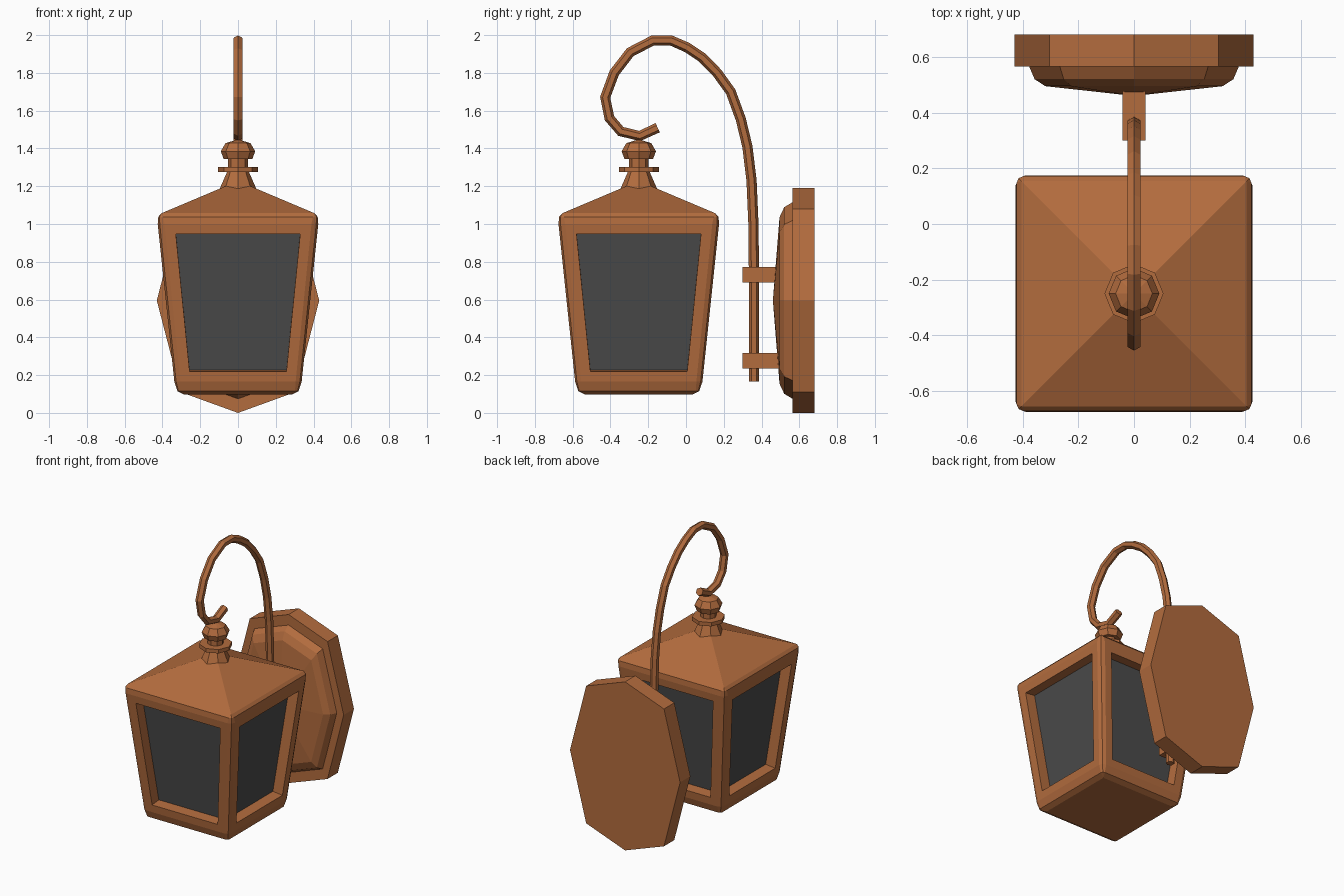
import bpy, bmesh
from math import sin, cos, pi
from mathutils import Vector

if "Cube" in bpy.data.objects:
    bpy.data.objects.remove(bpy.data.objects["Cube"])


def material(name, rgb):
    m = bpy.data.materials.new(name)
    m.diffuse_color = (*rgb, 1)
    m.use_nodes = True
    m.node_tree.nodes["Principled BSDF"].inputs["Base Color"].default_value = m.diffuse_color
    return m


COPPER = material("copper", (0.45, 0.15, 0.048))
GLASS = material("dark_glass", (0.07, 0.07, 0.07))
LY = -0.25  # lantern axis


def loft(rings):
    """Skin equal-length closed rings and cap both ends."""
    bm = bmesh.new()
    vs = [[bm.verts.new(p) for p in r] for r in rings]
    n = len(vs[0])
    for a, b in zip(vs, vs[1:]):
        for i in range(n):
            j = (i + 1) % n
            bm.faces.new((a[i], a[j], b[j], b[i]))
    bm.faces.new(vs[0])
    bm.faces.new(vs[-1])
    bmesh.ops.remove_doubles(bm, verts=bm.verts, dist=0.0005)
    bmesh.ops.recalc_face_normals(bm, faces=bm.faces)
    return bm


def finish(name, bm):
    me = bpy.data.meshes.new(name)
    bm.to_mesh(me)
    bm.free()
    ob = bpy.data.objects.new(name, me)
    me.materials.append(COPPER)
    me.materials.append(GLASS)
    bpy.context.collection.objects.link(ob)
    return ob


def box(name, lo, hi):
    rect = [(lo[0], lo[1]), (hi[0], lo[1]), (hi[0], hi[1]), (lo[0], hi[1])]
    return finish(name, loft([[(x, y, z) for x, y in rect] for z in (lo[2], hi[2])]))


# Lantern body: tapered square with rounded corners and a pyramid roof
def square_ring(h, z, c):
    corner = [(h, h - c), (h - 0.3 * c, h - 0.3 * c), (h - c, h)]
    pts = []
    for k in range(4):
        for x, y in corner:
            for _ in range(k):
                x, y = -y, x
            pts.append((x, y + LY, z))
    return pts


body = loft([square_ring(*r) for r in (
    (0.285, 0.097, 0.0), (0.32, 0.115, 0.018), (0.337, 0.165, 0.032),
    (0.425, 1.0, 0.036), (0.422, 1.038, 0.025), (0.405, 1.057, 0.0),
    (0.0, 1.228, 0.0))])

# Deeply recessed glass panes in the four large sides
sides = [f for f in body.faces if f.calc_area() > 0.3 and abs(f.normal.z) < 0.3]
bmesh.ops.inset_individual(body, faces=sides, thickness=0.054, use_even_offset=True)
bmesh.ops.inset_individual(body, faces=sides, thickness=0.0, depth=-0.075)
for f in sides:
    f.material_index = 1
finish("lantern_body", body)

# Finial: eight-sided turned profile (radius, height)
profile = [(0.10, 1.18), (0.058, 1.275), (0.106, 1.275), (0.106, 1.302),
           (0.052, 1.302), (0.052, 1.345), (0.076, 1.345), (0.091, 1.385),
           (0.066, 1.428), (0.0, 1.448)]
finish("finial", loft([[(r * cos(k * pi / 4), LY + r * sin(k * pi / 4), z)
                        for k in range(8)] for r, z in profile]))

# Crook: six-sided rod swept along a path in the y-z plane
path = [Vector((0, y, z)) for y, z in (
    (0.36, 0.165), (0.36, 0.70), (0.357, 1.0), (0.347, 1.23), (0.325, 1.41),
    (0.29, 1.555), (0.237, 1.70), (0.165, 1.80), (0.087, 1.88), (0.005, 1.935),
    (-0.08, 1.972), (-0.175, 1.972), (-0.295, 1.91), (-0.38, 1.80),
    (-0.428, 1.67), (-0.405, 1.56), (-0.345, 1.49), (-0.245, 1.466),
    (-0.15, 1.51))]
rings = []
for i, p in enumerate(path):
    t = (path[min(i + 1, len(path) - 1)] - path[max(i - 1, 0)]).normalized()
    n = Vector((0, -t.z, t.y))
    rings.append([p + 0.027 * (n * cos(k * pi / 3) + Vector((sin(k * pi / 3), 0, 0)))
                  for k in range(6)])
finish("crook", loft(rings))

# Two brackets joining the crook to the wall plate
for name, z in (("lower_bracket", 0.235), ("upper_bracket", 0.69)):
    box(name, (-0.041, 0.30, z), (0.041, 0.52, z + 0.082))

# Wall plate: elongated octagon with a shallow faceted dome
half = [(0, -0.595), (0.304, -0.485), (0.43, 0), (0.304, 0.485)]
outline = half + [(-x, -z) for x, z in half]
finish("wall_plate", loft([[(x * s, y, 0.595 + z * s) for x, z in outline]
                           for s, y in ((1, 0.68), (1, 0.565), (0.875, 0.565),
                                        (0.83, 0.52), (0.74, 0.495), (0, 0.46))]))
